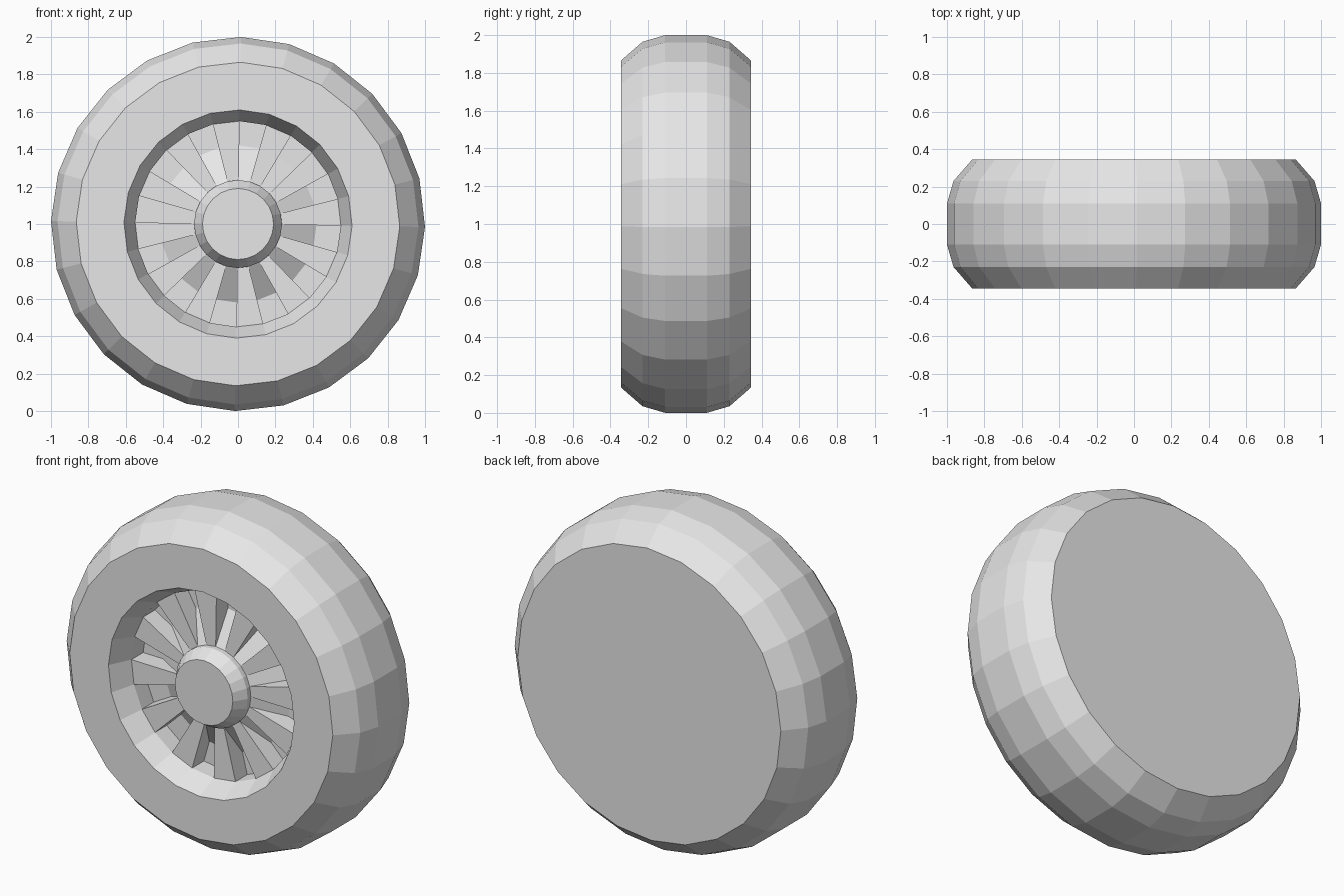
import bpy, bmesh
from math import radians, cos, sin

cube = bpy.data.objects.get("Cube")
if cube:
    bpy.data.objects.remove(cube, do_unlink=True)

SIDES = 24
TILT = -0.9       # slight roll of the whole wheel, in degrees
FRONT = -0.345    # plane of the front sidewall

grey = bpy.data.materials.new("light grey")
grey.use_nodes = True
colour = (0.8, 0.8, 0.8, 1)
grey.diffuse_color = colour
grey.node_tree.nodes["Principled BSDF"].inputs["Base Color"].default_value = colour


def point(r, y, step):
    a = radians(TILT + 360 / SIDES * step)
    return (r * cos(a), y, 1 + r * sin(a))


def finish(name, bm):
    bmesh.ops.recalc_face_normals(bm, faces=bm.faces)
    mesh = bpy.data.meshes.new(name)
    bm.to_mesh(mesh)
    bm.free()
    mesh.materials.append(grey)
    obj = bpy.data.objects.new(name, mesh)
    bpy.context.collection.objects.link(obj)
    return obj


def lathe(name, profile):
    """Turn (radius, y) pairs around the axle and cap both ends."""
    bm = bmesh.new()
    rings = [[bm.verts.new(point(r, y, i)) for i in range(SIDES)] for r, y in profile]
    for a, b in zip(rings, rings[1:]):
        for i in range(SIDES):
            j = (i + 1) % SIDES
            bm.faces.new((a[i], a[j], b[j], b[i]))
    bm.faces.new(rings[0])
    bm.faces.new(rings[-1])
    return finish(name, bm)


# Tyre, recessed dish and hub in one closed profile, from back to front
lathe("wheel_body", [
    (0.865, -FRONT), (0.965, 0.23), (1.0, 0.11),               # back shoulder
    (1.0, -0.11), (0.965, -0.23), (0.865, FRONT),              # front shoulder
    (0.61, FRONT), (0.55, FRONT + 0.13), (0.55, FRONT + 0.24),  # bore
    (0.42, FRONT + 0.24), (0.235, FRONT + 0.13),               # dish floor and flare
    (0.235, FRONT + 0.10), (0.19, FRONT + 0.025),              # hub
])

# Twelve wedge spokes, filling every other sector of the dish
bm = bmesh.new()
for k in range(0, SIDES, 2):
    front, back = [
        [bm.verts.new(point(r, y, s)) for r, s in ((0.23, k), (0.55, k), (0.55, k + 1), (0.23, k + 1))]
        for y in (FRONT + 0.13, FRONT + 0.25)]
    bm.faces.new(front)
    bm.faces.new(back[::-1])
    for i in range(4):
        j = (i + 1) % 4
        bm.faces.new((front[i], back[i], back[j], front[j]))
finish("spokes", bm)
